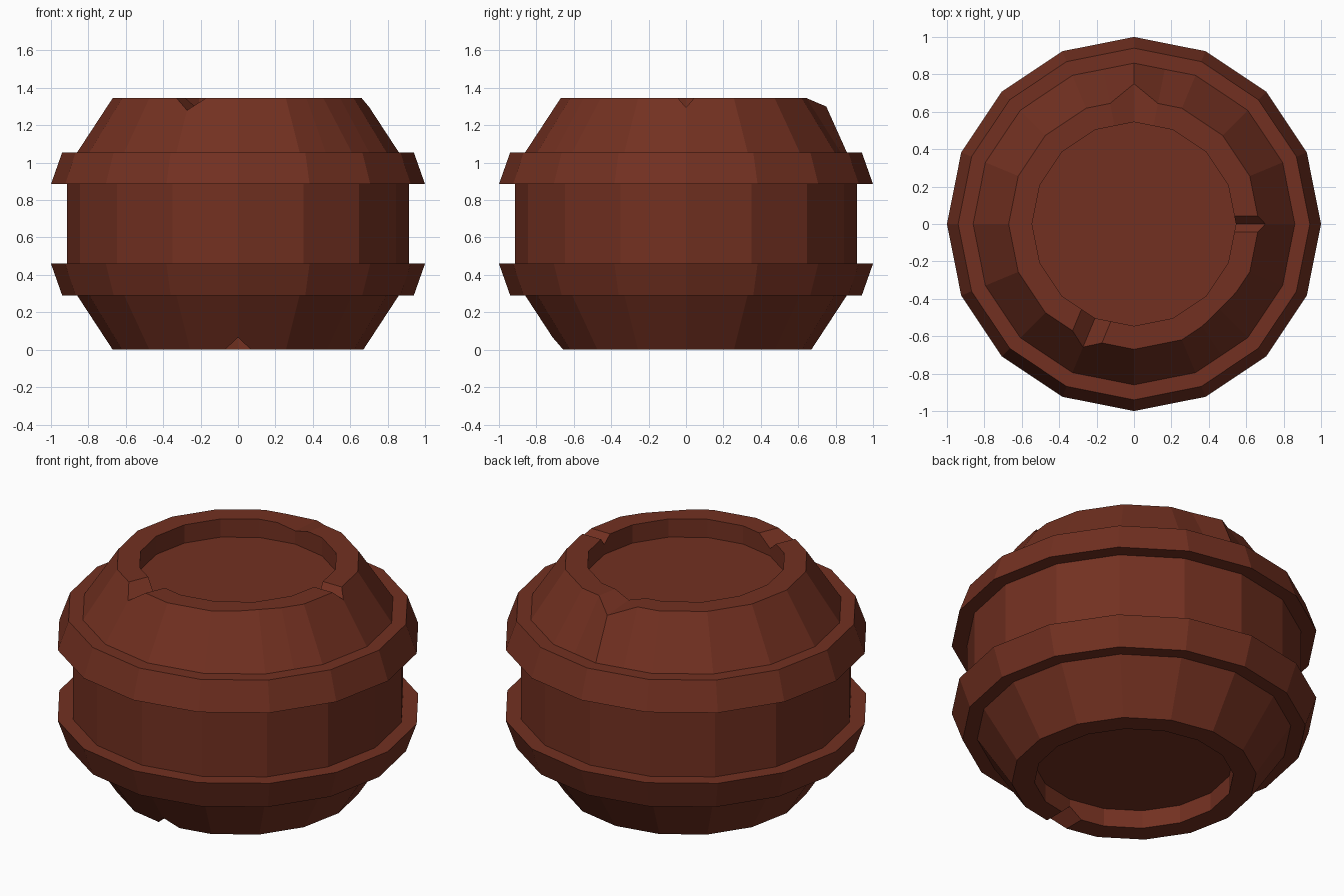
import bpy, bmesh
from math import cos, sin, pi, radians
from mathutils import Matrix

if "Cube" in bpy.data.objects:
    bpy.data.objects.remove(bpy.data.objects["Cube"])

clay = bpy.data.materials.new("clay")
clay.diffuse_color = (0.17, 0.03, 0.015, 1)
clay.use_nodes = True
clay.node_tree.nodes["Principled BSDF"].inputs["Base Color"].default_value = clay.diffuse_color

SIDES = 16
# radius, height: recessed base, foot, two flared bands, rim, recessed lid
PROFILE = [(0.545, 0.11), (0.545, 0), (0.67, 0), (0.86, 0.29), (0.94, 0.29),
           (1.0, 0.46), (0.915, 0.46), (0.915, 0.885), (1.0, 0.885),
           (0.94, 1.055), (0.86, 1.055), (0.67, 1.345), (0.545, 1.345),
           (0.545, 1.235)]
OUTER_RIM, INNER_RIM = 11, 12


def finish(bm, name):
    bmesh.ops.recalc_face_normals(bm, faces=bm.faces)
    mesh = bpy.data.meshes.new(name)
    bm.to_mesh(mesh)
    bm.free()
    mesh.materials.append(clay)
    ob = bpy.data.objects.new(name, mesh)
    bpy.context.collection.objects.link(ob)
    return ob


def ring(bm, r, z):
    """16-gon whose edges are split at their midpoints"""
    verts = []
    for k in range(SIDES * 2):
        a = pi * k / SIDES
        rr = r * cos(pi / SIDES) if k % 2 else r
        verts.append(bm.verts.new((rr * cos(a), rr * sin(a), z)))
    return verts


# Pot body, revolved from the profile
bm = bmesh.new()
rings = [ring(bm, r, z) for r, z in PROFILE]
n = SIDES * 2
for a, b in zip(rings, rings[1:]):
    for k in range(n):
        bm.faces.new((a[k], a[(k + 1) % n], b[(k + 1) % n], b[k]))
bm.faces.new(rings[0][::-1])
bm.faces.new(rings[-1])

# Bent lip at the back and worn corner at the front right
rings[OUTER_RIM][8].co = (0, 0.75, 1.30)
rings[INNER_RIM][8].co.z = 1.315
worn = rings[OUTER_RIM][28]
worn.co.x *= 0.963
worn.co.y *= 0.963
pot = finish(bm, "banded_pot")


def notch(name, angle, half_width, depth, z, up):
    """cut a radial V-shaped chip through the rim"""
    bm = bmesh.new()
    over = 1.4
    ends = []
    for x in (0.45, 0.85):
        ends.append([bm.verts.new(p) for p in (
            (x, 0, z - up * depth),
            (x, half_width * over, z + up * depth * (over - 1)),
            (x, -half_width * over, z + up * depth * (over - 1)))])
    for e in ends:
        bm.faces.new(e)
    for i in range(3):
        j = (i + 1) % 3
        bm.faces.new((ends[0][i], ends[0][j], ends[1][j], ends[1][i]))
    bmesh.ops.transform(bm, matrix=Matrix.Rotation(radians(angle), 4, 'Z'), verts=bm.verts)
    cutter = finish(bm, name)
    cutter.hide_render = True
    bpy.context.view_layer.objects.active = pot
    mod = pot.modifiers.new(name, 'BOOLEAN')
    mod.operation = 'DIFFERENCE'
    mod.solver = 'EXACT'
    mod.object = cutter
    bpy.ops.object.modifier_apply(modifier=mod.name)
    bpy.data.objects.remove(cutter)


# Chips in the rim and the foot
notch("rim_chip_right", 0, 0.043, 0.05, 1.345, 1)
notch("rim_chip_front", -112.5, 0.085, 0.065, 1.345, 1)
notch("foot_chip_front", -90, 0.07, 0.065, 0, -1)
